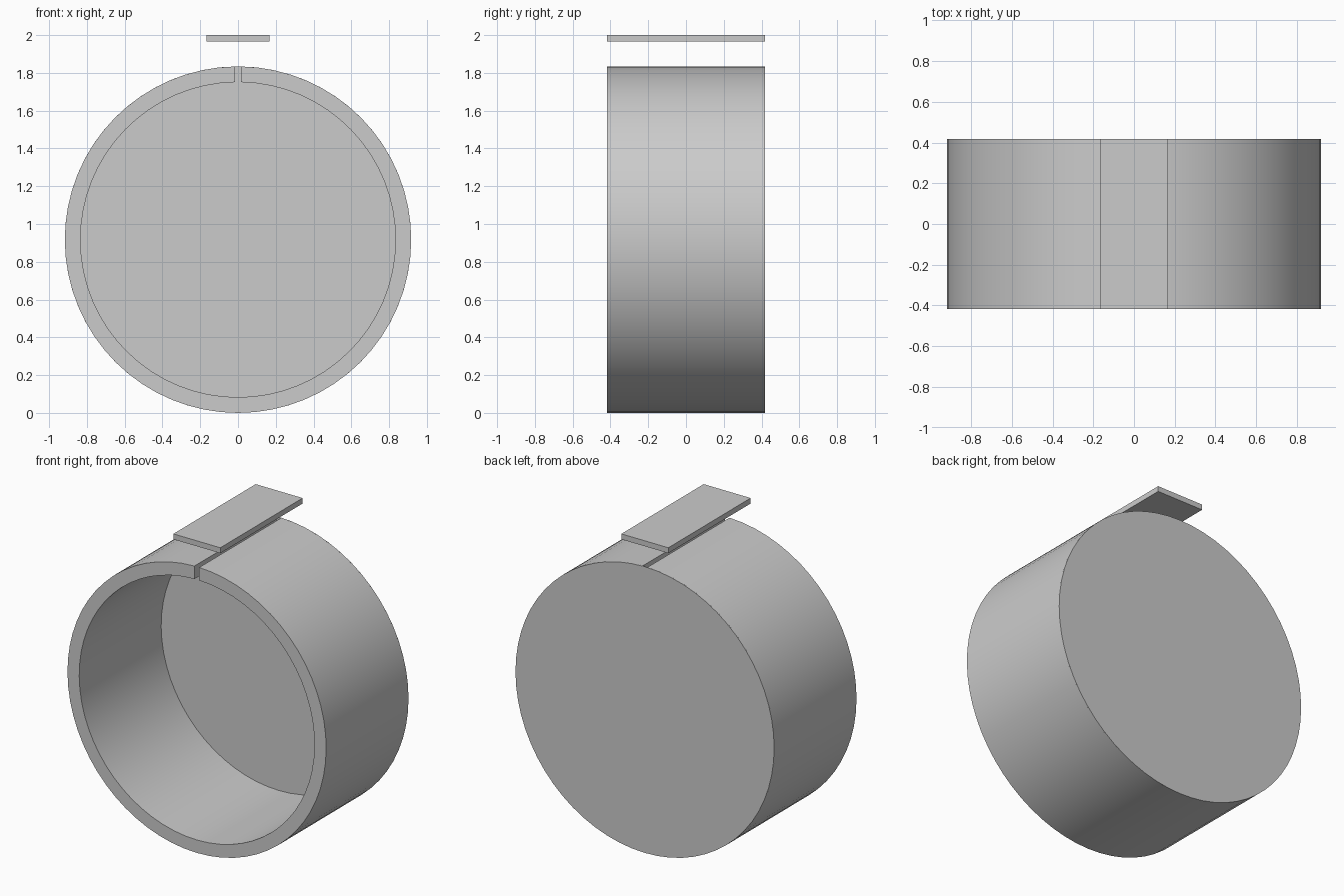
import bpy, bmesh, math

if "Cube" in bpy.data.objects:
    bpy.data.objects.remove(bpy.data.objects["Cube"], do_unlink=True)

R, WALL, HALF_DEPTH, SLOT, BACK = 0.917, 0.083, 0.417, 0.017, 0.004
SEGMENTS = 64

grey = bpy.data.materials.new("light_grey")
grey.use_nodes = True
colour = (0.6, 0.6, 0.6, 1)
grey.diffuse_color = colour
grey.node_tree.nodes["Principled BSDF"].inputs["Base Color"].default_value = colour


def add_object(name, bm):
    bmesh.ops.recalc_face_normals(bm, faces=bm.faces)
    mesh = bpy.data.meshes.new(name)
    bm.to_mesh(mesh)
    bm.free()
    mesh.materials.append(grey)
    obj = bpy.data.objects.new(name, mesh)
    bpy.context.collection.objects.link(obj)
    return obj


def smooth(obj):
    bpy.ops.object.select_all(action="DESELECT")
    obj.select_set(True)
    bpy.context.view_layer.objects.active = obj
    bpy.ops.object.shade_smooth_by_angle(angle=math.radians(30))


def box(name, size, centre):
    bm = bmesh.new()
    bmesh.ops.create_cube(bm, size=1)
    bmesh.ops.scale(bm, vec=size, verts=bm.verts)
    bmesh.ops.translate(bm, vec=centre, verts=bm.verts)
    return add_object(name, bm)


# Split ring: a rectangular section swept from one side of the slot to the other
bm = bmesh.new()
sections = []
for i in range(SEGMENTS + 1):
    section = []
    for radius, y in ((R, -HALF_DEPTH), (R, HALF_DEPTH - BACK),
                      (R - WALL, HALF_DEPTH - BACK), (R - WALL, -HALF_DEPTH)):
        gap = math.asin(SLOT / radius)  # keeps the slot walls parallel
        a = gap + (2 * math.pi - 2 * gap) * i / SEGMENTS
        section.append(bm.verts.new((radius * math.sin(a), y, R + radius * math.cos(a))))
    sections.append(section)
for s, t in zip(sections, sections[1:]):
    for k in range(4):
        n = (k + 1) % 4
        bm.faces.new((s[k], s[n], t[n], t[k]))
bm.faces.new(sections[0])
bm.faces.new(sections[-1])
smooth(add_object("split_ring", bm))

# Thin disc closing the back
bm = bmesh.new()
bmesh.ops.create_cone(bm, cap_ends=True, segments=SEGMENTS, radius1=R, radius2=R, depth=BACK)
for v in bm.verts:
    x, y, z = v.co
    v.co = (x, z + HALF_DEPTH - BACK / 2, y + R)
smooth(add_object("back_disc", bm))

# Flat plate floating above the slot
box("top_plate", (0.333, 2 * HALF_DEPTH, 0.035), (0, 0, 1.9825))
